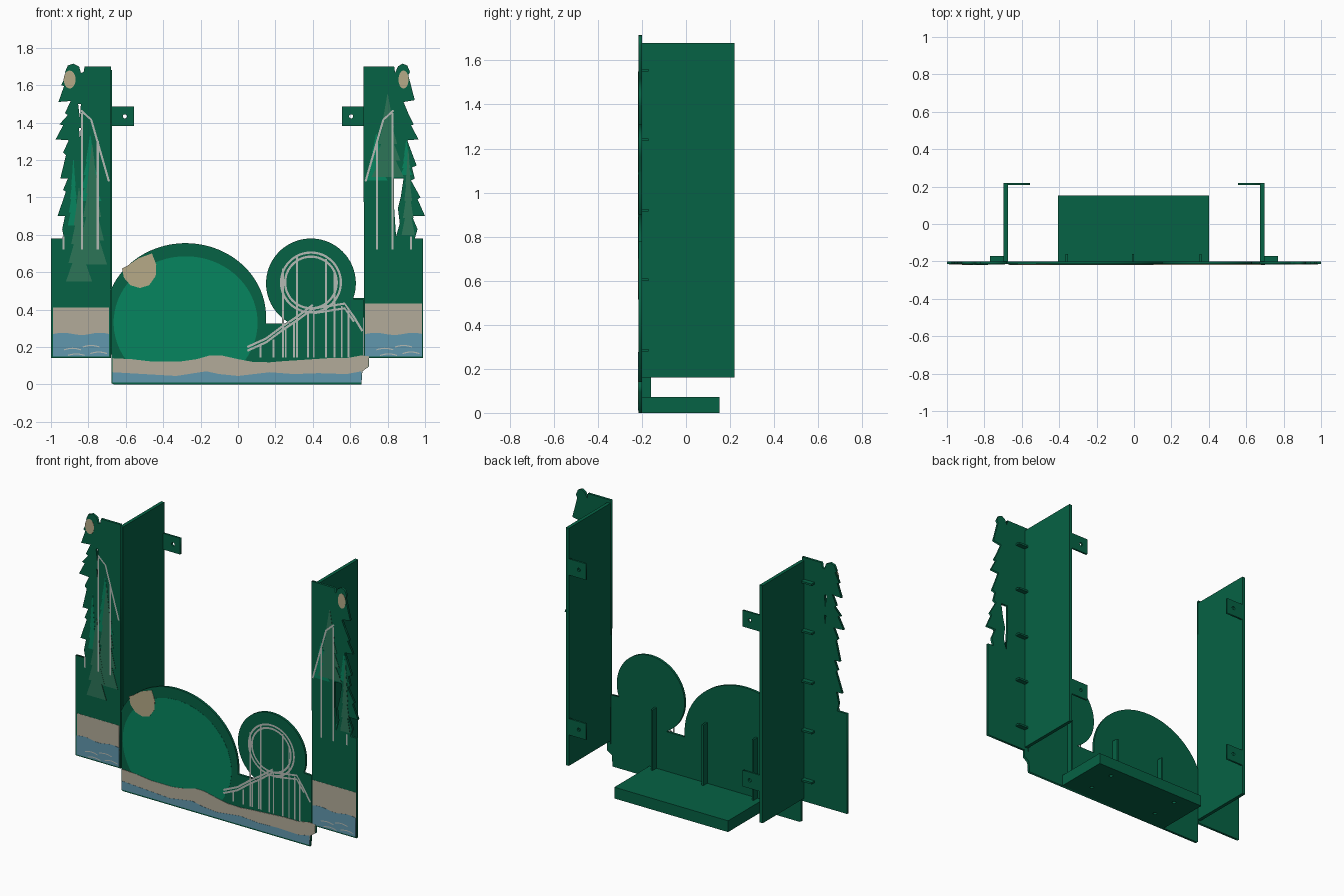
import bpy, bmesh
from math import sin, cos, pi, radians
from mathutils import Vector

def material(name, rgb):
    m = bpy.data.materials.new(name)
    m.diffuse_color = [(c / 255) ** 2.2 for c in rgb] + [1]
    return m

DARK = material("dark_green", (14, 98, 70))
LIGHT = material("light_green", (14, 132, 95))
PINE = material("grey_green", (48, 116, 88))
SAND = material("sand", (177, 170, 152))
MOON = material("moon_tan", (180, 168, 134))
WATER = material("water_blue", (97, 150, 172))
LINE = material("pale_grey", (178, 184, 178))
FRONT, BACK = -0.215, -0.2

def plate(name, loops, y0, y1, mat):
    """Flat cut-out in the xz plane; further loops are holes."""
    cu = bpy.data.curves.new(name, 'CURVE')
    cu.dimensions, cu.fill_mode, cu.extrude = '2D', 'BOTH', (y1 - y0) / 2
    for pts in loops:
        s = cu.splines.new('POLY')
        s.points.add(len(pts) - 1)
        for p, (x, z) in zip(s.points, pts):
            p.co = (x, z, 0, 1)
        s.use_cyclic_u = True
    ob = bpy.data.objects.new(name, cu)
    bpy.context.collection.objects.link(ob)
    ob.rotation_euler.x = radians(90)
    ob.location.y = (y0 + y1) / 2
    cu.materials.append(mat)
    bpy.ops.object.select_all(action='DESELECT')
    ob.select_set(True)
    bpy.context.view_layer.objects.active = ob
    bpy.ops.object.convert(target='MESH')
    return ob

def decal(name, pts, mat, layer=1):
    return plate(name, [pts], FRONT - 0.001 * layer, FRONT, mat)

def box(name, x, y, z, mat=DARK):
    bm = bmesh.new()
    bmesh.ops.create_cube(bm, size=1)
    for v in bm.verts:
        v.co = [a[0] if c < 0 else a[1] for c, a in zip(v.co, (sorted(x), y, z))]
    me = bpy.data.meshes.new(name)
    bm.to_mesh(me)
    bm.free()
    me.materials.append(mat)
    ob = bpy.data.objects.new(name, me)
    bpy.context.collection.objects.link(ob)
    return ob

def ribbons(name, paths, width, y=FRONT - 0.0045):
    """Thin flat painted lines along paths."""
    bm = bmesh.new()
    for path in paths:
        p = [Vector(q) for q in path]
        prev = None
        for i, q in enumerate(p):
            d = (p[min(i + 1, len(p) - 1)] - p[max(i - 1, 0)]).normalized()
            n = Vector((-d.y, d.x)) * width / 2
            pair = [bm.verts.new((r.x, y, r.y)) for r in (q + n, q - n)]
            if prev:
                bm.faces.new((prev[0], prev[1], pair[1], pair[0]))
            prev = pair
    me = bpy.data.meshes.new(name)
    bm.to_mesh(me)
    bm.free()
    me.materials.append(LINE)
    bpy.context.collection.objects.link(bpy.data.objects.new(name, me))

def arc(cx, cz, rx, rz, a0, a1, n=48):
    return [(cx + rx * cos(radians(a0 + (a1 - a0) * i / n)),
             cz + rz * sin(radians(a0 + (a1 - a0) * i / n))) for i in range(n + 1)]

def tree(cx, z0, z1, half, tiers=5):
    side, h = [], (z1 - z0) / tiers
    for i in range(tiers):
        w = half * (tiers - i) / tiers
        side += [(w, z0 + i * h), (w * 0.5, z0 + (i + 1) * h)]
    side[-1] = (0.002, z1)
    return [(cx + w, z) for w, z in side] + [(cx - w, z) for w, z in reversed(side)]

# Main front panel: dome and loop silhouette
plate("front_panel", [[(-0.675, 0.005), (-0.665, 0), (0.66, 0), (0.665, 0.07), (0.70, 0.095),
       (0.70, 0.14), (0.67, 0.14), (0.67, 0.455)]
      + arc(0.39, 0.54, 0.24, 0.24, -20, 240) + [(0.28, 0.325), (0.15, 0.325)]
      + arc(-0.28, 0.36, 0.43, 0.395, 0, 158) + [(-0.675, 0.5)]], FRONT, BACK, DARK)

# Side panels with pine tree silhouettes
left = [(-1, 0.14), (-0.68, 0.14), (-0.68, 1.70), (-0.82, 1.70), (-0.825, 1.67), (-0.84, 1.665),
        (-0.85, 1.70), (-0.88, 1.715), (-0.91, 1.705), (-0.925, 1.67), (-0.915, 1.66), (-0.945, 1.60),
        (-0.93, 1.595), (-0.96, 1.51), (-0.895, 1.515), (-0.925, 1.45), (-0.91, 1.44), (-0.955, 1.39),
        (-0.935, 1.385), (-0.975, 1.31), (-0.905, 1.305), (-0.935, 1.24), (-0.92, 1.225),
        (-0.95, 1.10), (-0.91, 1.10), (-0.935, 1.04), (-0.92, 1.03), (-0.965, 0.90),
        (-0.925, 0.90), (-0.94, 0.83), (-0.93, 0.78), (-1, 0.78)]
right = [(0.99, 0.14), (0.675, 0.14), (0.67, 1.70), (0.835, 1.70), (0.84, 1.665), (0.855, 1.70),
         (0.88, 1.715), (0.905, 1.705), (0.92, 1.67), (0.91, 1.655), (0.945, 1.52), (0.885, 1.51),
         (0.91, 1.45), (0.94, 1.39), (0.925, 1.385), (0.965, 1.31), (0.905, 1.305), (0.925, 1.25),
         (0.955, 1.17), (0.93, 1.16), (0.945, 1.10), (0.925, 1.09), (0.975, 1.0), (0.96, 0.99),
         (1, 0.90), (0.93, 0.90), (0.96, 0.83), (0.945, 0.78), (0.99, 0.78)]
left_gaps = [[(-0.855, 1.50), (-0.84, 1.50), (-0.845, 1.42)], [(-0.85, 1.37), (-0.84, 1.37), (-0.845, 1.31)]]
right_gaps = [[(0.835, 1.10), (0.885, 1.10), (0.87, 1.0), (0.855, 0.94), (0.865, 0.86),
               (0.845, 0.79), (0.835, 0.94)]]
plate("left_panel", [left] + left_gaps, FRONT, BACK, DARK)
plate("right_panel", [right] + right_gaps, FRONT, BACK, DARK)

# Side walls, clips and rear mounting tabs
for s, side in ((-1, "left"), (1, "right")):
    box(side + "_wall", (s * 0.675, s * 0.697), (BACK, 0.22), (0.16, 1.68))
    for z in (0.285, 0.605, 0.92, 1.24, 1.555):
        box(side + "_clip", (s * 0.69, s * 0.77), (BACK, -0.17), (z - 0.006, z + 0.006))
    for z in (0.41, 1.433):
        x0, x1 = s * 0.68, s * 0.555
        plate(side + "_mounting_tab", [[(x0, z - 0.052), (x1, z - 0.052), (x1, z + 0.052), (x0, z + 0.052)],
              arc(s * 0.605, z, 0.011, 0.011, 0, 345, 23)], 0.208, 0.22, DARK)

# Base shelf with blind screw holes, and panel ribs
shelf = box("shelf", (-0.405, 0.4), (BACK, 0.153), (0, 0.072))
for i, (x, y) in enumerate([(-0.25, -0.1), (0.25, -0.1), (-0.25, 0.08), (0.25, 0.08)]):
    bpy.ops.mesh.primitive_cylinder_add(vertices=20, radius=0.012, depth=0.04, location=(x, y, 0))
    cutter = bpy.context.object
    cutter.name = "hole_cutter"
    cutter.hide_render = True
    cutter.hide_set(True)
    mod = shelf.modifiers.new("hole", 'BOOLEAN')
    mod.operation, mod.object = 'DIFFERENCE', cutter
for x in (-0.36, -0.005, 0.355):
    box("rib", (x - 0.006, x + 0.006), (BACK, -0.16), (0.07, 0.46))

# Dome artwork, beach and water
decal("dome_face", [(x, max(z, 0.1)) for x, z in arc(-0.28, 0.33, 0.385, 0.355, -40, 220)], LIGHT)
decal("dome_moon", [(-0.62, 0.62), (-0.61, 0.57), (-0.575, 0.53), (-0.525, 0.515), (-0.475, 0.53), (-0.44, 0.58),
      (-0.437, 0.64), (-0.46, 0.70), (-0.53, 0.675), (-0.59, 0.635)], MOON, 2)
shore = [(0.70, 0.15), (0.66, 0.155), (0.58, 0.14), (0.48, 0.14), (0.33, 0.13), (0.25, 0.125), (0.17, 0.118),
         (0.08, 0.12), (0, 0.135), (-0.09, 0.155), (-0.15, 0.155), (-0.22, 0.135), (-0.31, 0.122),
         (-0.46, 0.122), (-0.57, 0.135), (-0.67, 0.14)]
tide = [(0.66, 0.07), (0.58, 0.055), (0.43, 0.06), (0.3, 0.055), (0.17, 0.065), (0, 0.045), (-0.1, 0.055),
        (-0.17, 0.07), (-0.33, 0.045), (-0.5, 0.055), (-0.67, 0.065)]
decal("beach", [(-0.67, 0.04), (0.66, 0.04), (0.665, 0.07), (0.697, 0.095)] + shore, SAND, 3)
decal("sea", [(-0.67, 0.01), (0.66, 0.01)] + tide, WATER, 4)

# Side panel artwork
for side, x0, x1, top in (("left", -0.99, -0.69, 0.412), ("right", 0.68, 0.985, 0.432)):
    decal(side + "_beach", [(x0, 0.25), (x1, 0.25), (x1, top), (x0, top)], SAND, 1)
    wave = [(x1 + (x0 - x1) * i / 12, 0.27 + 0.006 * sin(i * 0.8)) for i in range(13)]
    decal(side + "_sea", [(x0, 0.148), (x1, 0.148)] + wave, WATER, 2)
    ribbons(side + "_ripples", [[(x0 + a + i * 0.015, z + 0.008 * sin(i * pi / 6)) for i in range(7)]
            for a, z in ((0.06, 0.185), (0.16, 0.20), (0.2, 0.165), (0.08, 0.155))], 0.006)
decal("left_moon", arc(-0.9, 1.63, 0.032, 0.048, 0, 345, 23), MOON)
decal("right_moon", arc(0.885, 1.63, 0.027, 0.048, 0, 345, 23), MOON)
for name, x, z0, z1, w, mat, layer in (
        ("left_hill", -0.79, 0.98, 1.33, 0.06, LIGHT, 1), ("left_bush", -0.88, 0.85, 1.2, 0.03, LIGHT, 1),
        ("left_pine", -0.78, 0.64, 1.28, 0.08, PINE, 2), ("left_low_pine", -0.85, 0.55, 1.05, 0.07, PINE, 3),
        ("right_hill", 0.74, 1.09, 1.34, 0.06, LIGHT, 1), ("right_pine", 0.80, 1.11, 1.55, 0.085, PINE, 2),
        ("right_bush", 0.9, 1.12, 1.3, 0.03, LIGHT, 1), ("right_low_pine", 0.91, 0.8, 1.25, 0.035, PINE, 2)):
    decal(name, tree(x, z0, z1, w), mat, layer)

# Coaster track and supports
track = [(0.05, 0.18), (0.15, 0.225), (0.23, 0.285), (0.32, 0.345), (0.40, 0.405), (0.57, 0.432), (0.62, 0.36), (0.665, 0.285)]
ribbons("coaster_track", [track, [(x, z + 0.02) for x, z in track[:5]], [(x, z - 0.025) for x, z in track[4:-1]]], 0.012)
ribbons("coaster_loop", [arc(0.39, 0.545, r, r, 0, 360) for r in (0.138, 0.16)], 0.012)
ribbons("coaster_supports", [[(x, 0.145), (x, z)] for x, z in (
    (0.12, 0.21), (0.19, 0.24), (0.24, 0.62), (0.255, 0.3), (0.30, 0.33), (0.315, 0.68), (0.375, 0.39), (0.405, 0.4),
    (0.47, 0.67), (0.515, 0.61), (0.555, 0.42), (0.59, 0.4))], 0.01)
for s, side, k in ((-1, "left", 0), (1, "right", -0.008)):
    ribbons(side + "_track", [[(s * (x + k), z) for x, z in p] for p in (
        [(0.84, 1.465), (0.785, 1.415), (0.69, 1.085)], [(0.835, 0.72), (0.835, 1.45)],
        [(0.75, 0.72), (0.75, 1.3)], [(0.932, 0.72), (0.932, 0.79)])], 0.011)
